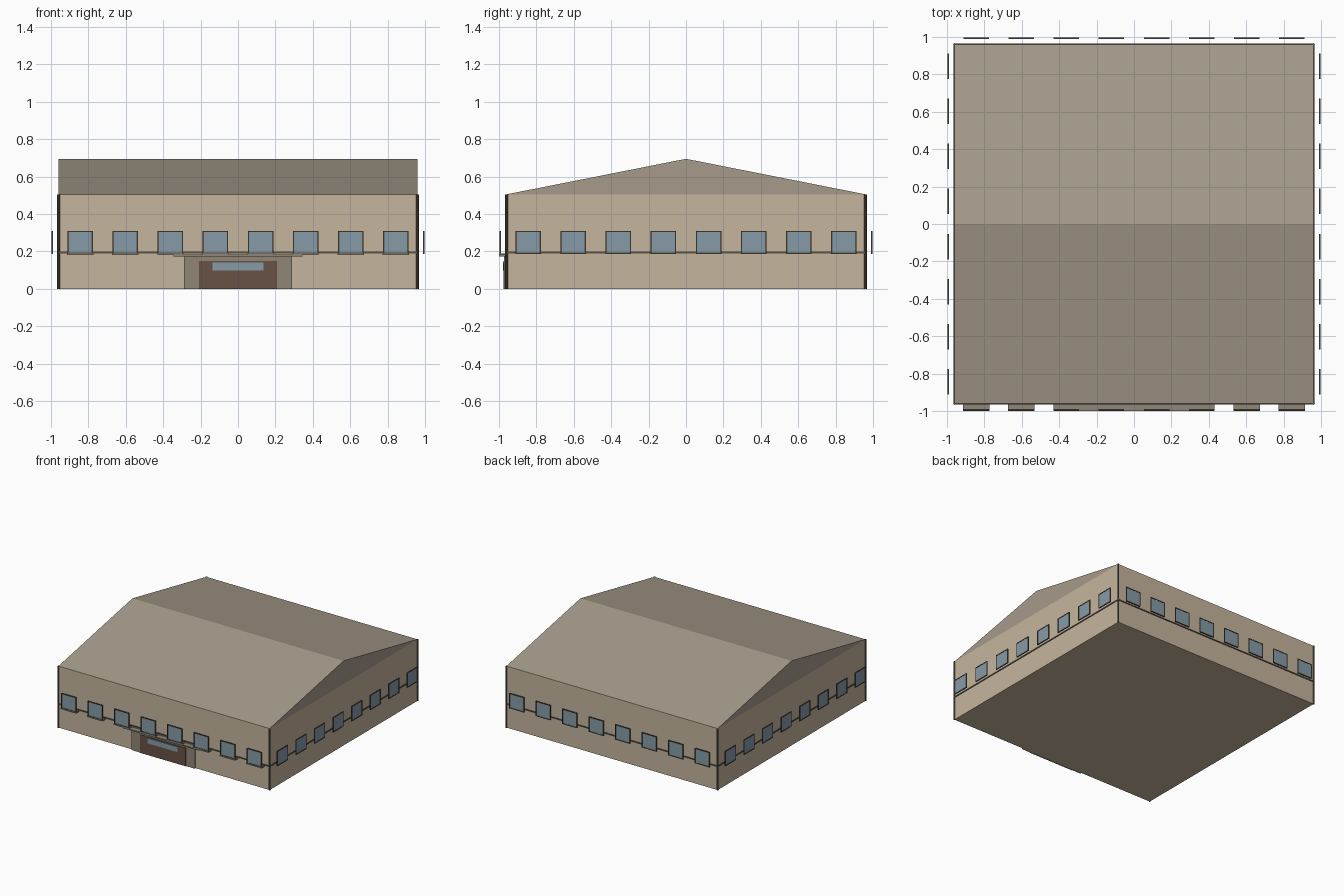
import bpy
from math import pi
from mathutils import Matrix, Vector

if "Cube" in bpy.data.objects:
    bpy.data.objects.remove(bpy.data.objects["Cube"])


def mat(name, rgb):
    m = bpy.data.materials.new(name)
    m.diffuse_color = (*rgb, 1)
    m.use_nodes = True
    m.node_tree.nodes["Principled BSDF"].inputs["Base Color"].default_value = m.diffuse_color
    return m


WALL = mat("wall_tan", (0.56, 0.46, 0.34))
ROOF = mat("roof_taupe", (0.38, 0.33, 0.26))
TRIM = mat("dark_trim", (0.10, 0.085, 0.065))
STONE = mat("surround_taupe", (0.28, 0.24, 0.18))
DOOR = mat("door_brown", (0.14, 0.085, 0.06))
GLASS = mat("glass_blue", (0.24, 0.33, 0.39))


def mesh(name, verts, faces, material, rot=0):
    me = bpy.data.meshes.new(name)
    me.from_pydata([Matrix.Rotation(rot, 3, 'Z') @ Vector(v) for v in verts], [], faces)
    me.materials.append(material)
    ob = bpy.data.objects.new(name, me)
    bpy.context.collection.objects.link(ob)
    return ob


def box(name, x, y, z, material, rot=0):
    verts = [(a, b, c) for c in z for b in y for a in x]
    faces = [(0, 2, 3, 1), (4, 5, 7, 6), (0, 1, 5, 4), (2, 6, 7, 3), (0, 4, 6, 2), (1, 3, 7, 5)]
    return mesh(name, verts, faces, material, rot)


# Main walls and gabled roof prism with the ridge along x
W, EAVE, RIDGE = 0.96, 0.505, 0.695
box("walls", (-W, W), (-W, W), (0, EAVE), WALL)
mesh("gable_roof",
     [(x, y, z) for x in (-W, W) for y, z in ((-W, EAVE), (W, EAVE), (0, RIDGE))],
     [(0, 2, 1), (3, 4, 5), (0, 3, 5, 2), (1, 2, 5, 4), (0, 1, 4, 3)], ROOF)

# Corner posts
for sx in (-1, 1):
    for sy in (-1, 1):
        bpy.ops.mesh.primitive_cylinder_add(vertices=8, radius=0.007, depth=EAVE,
                                            location=(sx * W, sy * W, EAVE / 2))
        post = bpy.context.object
        post.name = "corner_post"
        post.data.materials.append(TRIM)

# Each side: band course and eight stand-off windows
H = 0.068
for side, label in enumerate(("front", "right", "back", "left")):
    r = side * pi / 2
    box(label + "_band", (-W, W), (-W - 0.005, -W), (0.19, 0.2), TRIM, r)
    for i in range(8):
        x = (i - 3.5) * 0.241
        n = label + "_window"
        for s in (-1, 1):
            a, b = sorted((x + s * H, x + s * (H - 0.007)))
            box(n + "_jamb", (a, b), (-0.998, -0.99), (0.187, 0.31), TRIM, r)
        for z in (0.187, 0.303):
            box(n + "_rail", (x - H, x + H), (-0.998, -0.99), (z, z + 0.007), TRIM, r)
        box(n + "_glass", (x - H + 0.007, x + H - 0.007), (-0.996, -0.991), (0.194, 0.303), GLASS, r)
        # Sills only on the front
        if side == 0:
            box("front_sill", (x - 0.07, x + 0.07), (-1, -W), (0.18, 0.189), STONE)

# Entrance: surround, double door, glazed strip and canopy
box("door_surround", (-0.288, 0.288), (-0.972, -W), (0, 0.178), STONE)
box("door", (-0.208, 0.208), (-0.976, -W), (0, 0.15), DOOR)
box("door_glass", (-0.135, 0.135), (-0.979, -0.97), (0.098, 0.14), GLASS)
box("canopy", (-0.345, 0.345), (-1, -W), (0.174, 0.183), STONE)
